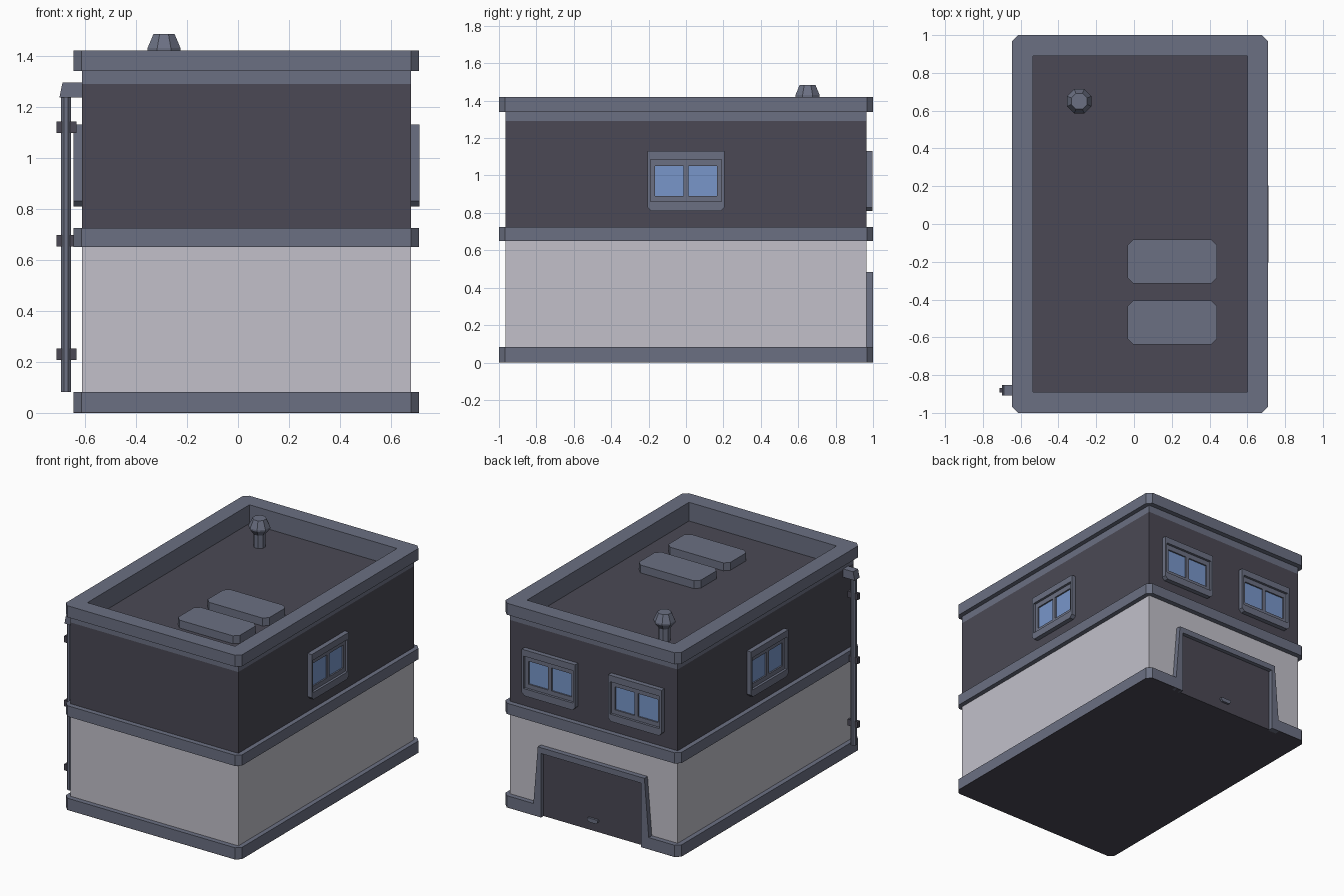
import bpy, bmesh, math
from mathutils import Matrix, Vector

if "Cube" in bpy.data.objects:
    bpy.data.objects.remove(bpy.data.objects["Cube"])


def material(name, rgb):
    m = bpy.data.materials.new(name)
    m.diffuse_color = (*rgb, 1)
    m.use_nodes = True
    m.node_tree.nodes["Principled BSDF"].inputs["Base Color"].default_value = m.diffuse_color
    return m


TRIM = material("slate_trim", (0.147, 0.162, 0.224))
DARK = material("dark_wall", (0.069, 0.066, 0.089))
LIGHT = material("pale_wall", (0.54, 0.53, 0.59))
BLUE = material("window_blue", (0.188, 0.307, 0.59))


def finish(name, bm, mat, matrix=None):
    bmesh.ops.remove_doubles(bm, verts=bm.verts, dist=1e-5)
    if matrix:
        bm.transform(matrix)
    bmesh.ops.recalc_face_normals(bm, faces=bm.faces)
    me = bpy.data.meshes.new(name)
    bm.to_mesh(me)
    bm.free()
    me.materials.append(mat)
    ob = bpy.data.objects.new(name, me)
    bpy.context.collection.objects.link(ob)
    return ob


def rect(x0, x1, y0, y1, low=0.0, high=None):
    """Eight-point rectangle; corner chamfers at the low-y and high-y ends."""
    a, b = low, low if high is None else high
    return [(x0 + a, y0), (x1 - a, y0), (x1, y0 + a), (x1, y1 - b),
            (x1 - b, y1), (x0 + b, y1), (x0, y1 - b), (x0, y0 + a)]


def prism(name, pts, z0, z1, mat, matrix=None):
    clean = [p for i, p in enumerate(pts) if p != pts[i - 1]]
    bm = bmesh.new()
    lo = [bm.verts.new((x, y, z0)) for x, y in clean]
    hi = [bm.verts.new((x, y, z1)) for x, y in clean]
    bm.faces.new(lo)
    bm.faces.new(hi)
    for i in range(len(clean)):
        bm.faces.new((lo[i - 1], lo[i], hi[i], hi[i - 1]))
    return finish(name, bm, mat, matrix)


def ring(name, outer, inner, z0, z1, mat, matrix=None):
    bm = bmesh.new()
    loops = [[bm.verts.new((x, y, z)) for x, y in pts]
             for pts, z in ((outer, z0), (outer, z1), (inner, z1), (inner, z0))]
    for k in range(4):
        a, b = loops[k], loops[(k + 1) % 4]
        for i in range(8):
            bm.faces.new((a[i - 1], a[i], b[i], b[i - 1]))
    return finish(name, bm, mat, matrix)


def lathe(name, profile, x, y, mat, sides=8):
    bm = bmesh.new()
    loops = [[bm.verts.new((x + r * math.cos((i + .5) * math.tau / sides),
                            y + r * math.sin((i + .5) * math.tau / sides), z))
              for i in range(sides)] for r, z in profile]
    for a, b in zip(loops, loops[1:]):
        for i in range(sides):
            bm.faces.new((a[i - 1], a[i], b[i], b[i - 1]))
    bm.faces.new(loops[0])
    bm.faces.new(loops[-1])
    return finish(name, bm, mat)


def on_wall(normal, origin):
    """Local x across the wall, local y up, local z out of the wall."""
    w, v = Vector(normal), Vector((0, 0, 1))
    m = Matrix((v.cross(w), v, w)).transposed().to_4x4()
    m.translation = origin
    return m


# storeys and horizontal bands
WALL = rect(-0.612, 0.678, -0.965, 0.965)
BAND = rect(-0.645, 0.71, -1, 1, 0.032)
HOLE = rect(-0.535, 0.6, -0.89, 0.89)
GX = 0.03    # garage centre
base = BAND[:5] + [(GX + 0.4, 1), (GX + 0.4, 0.964), (GX - 0.4, 0.964), (GX - 0.4, 1)] + BAND[5:]
prism("base_band", base, 0.004, 0.082, TRIM)
prism("floor_slab", WALL, 0, 0.01, DARK)
prism("underside", base, 0, 0.004, DARK)
prism("lower_wall", WALL, 0.01, 0.66, LIGHT)
prism("middle_band", BAND, 0.65, 0.725, TRIM)
prism("upper_wall_and_roof", WALL, 0.72, 1.29, DARK)
ring("eaves_strip", WALL, HOLE, 1.29, 1.345, TRIM)
ring("parapet", BAND, HOLE, 1.34, 1.42, TRIM)

# roof boxes and vent
for i, y in enumerate((-0.522, -0.198)):
    prism(f"roof_box_{i + 1}", rect(-0.035, 0.44, y - 0.117, y + 0.117, 0.032),
          1.285, 1.345, TRIM)
lathe("roof_vent", [(0.04, 1.285), (0.04, 1.38), (0.07, 1.42), (0.07, 1.43), (0.045, 1.485)],
      -0.29, 0.65, TRIM)


# windows: one on each side, two at the back
def window(label, normal, origin):
    m = on_wall(normal, origin)
    opening = rect(-0.19, 0.19, -0.11, 0.115)
    ring(label + "_frame", rect(-0.205, 0.205, -0.16, 0.16, 0.02, 0), opening,
         -0.005, 0.033, TRIM, m)
    ring(label + "_sash", opening, rect(-0.165, 0.165, -0.08, 0.08), -0.003, 0.016, TRIM, m)
    prism(label + "_mullion", rect(-0.013, 0.013, -0.08, 0.08), -0.003, 0.016, TRIM, m)
    prism(label + "_glass", rect(-0.165, 0.165, -0.08, 0.08), -0.002, 0.006, BLUE, m)


window("right_window", (1, 0, 0), (0.678, 0, 0.97))
window("left_window", (-1, 0, 0), (-0.612, 0, 0.97))
for i, x in enumerate((0.36, -0.305)):
    window(f"back_window_{i + 1}", (0, 1, 0), (x, 0.965, 0.97))

# garage door with flared surround and handle
g = on_wall((0, 1, 0), (GX, 0.965, 0))
half = [(0.385, 0.445), (0.385, 0), (0.45, 0), (0.41, 0.485)]
prism("garage_surround", half + [(-x, z) for x, z in reversed(half)], -0.004, 0.035, TRIM, g)
prism("garage_door", rect(-0.39, 0.39, 0, 0.45), -0.004, 0.007, DARK, g)
prism("garage_handle", rect(-0.04, 0.04, 0.06, 0.088, 0.012, 0.004), 0.005, 0.022, TRIM, g)

# drainpipe with head and brackets
pipe = lathe("drainpipe", [(0.021, 0.082), (0.021, 1.25)], -0.675, -0.88, TRIM)
head = [(-0.7, 1.237), (-0.61, 1.237), (-0.61, 1.295), (-0.688, 1.295)]
prism("drain_head", head, -0.027, 0.027, TRIM, on_wall((0, -1, 0), (0, -0.88, 0)))
for i, z in enumerate((0.23, 0.675, 1.12)):
    prism(f"pipe_bracket_{i + 1}", rect(-0.712, -0.634, -0.892, -0.868),
          z - 0.022, z + 0.022, DARK)
